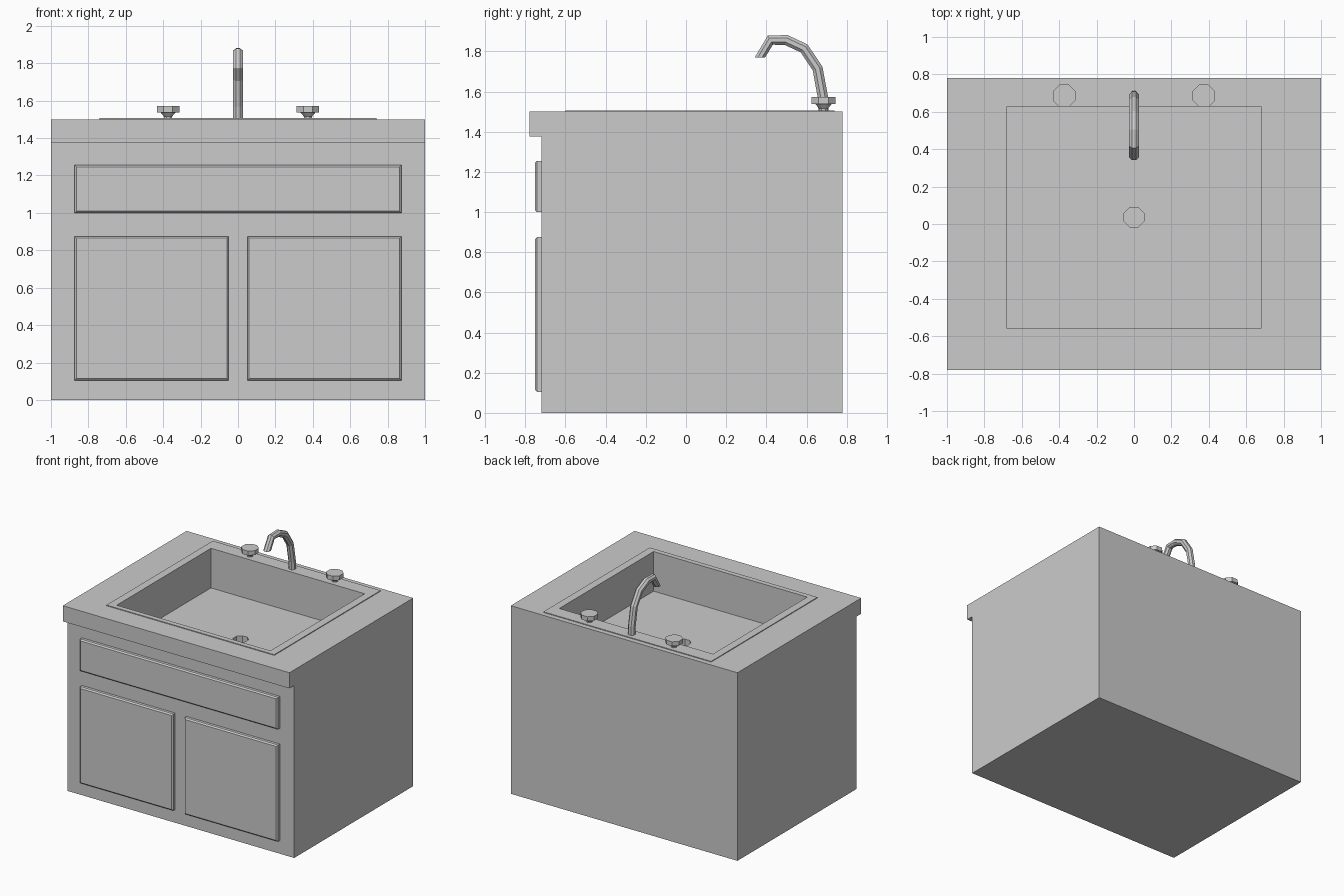
import bpy, bmesh, math
from mathutils import Vector

if "Cube" in bpy.data.objects:
    bpy.data.objects.remove(bpy.data.objects["Cube"])


def finish(name, bm):
    bmesh.ops.recalc_face_normals(bm, faces=bm.faces[:])
    me = bpy.data.meshes.new(name)
    bm.to_mesh(me)
    bm.free()
    ob = bpy.data.objects.new(name, me)
    bpy.context.collection.objects.link(ob)
    return ob


def loft(name, rings):
    # Closed solid through a list of equal-length point rings
    bm = bmesh.new()
    loops = [[bm.verts.new(p) for p in r] for r in rings]
    n = len(loops[0])
    for a, b in zip(loops, loops[1:]):
        for i in range(n):
            j = (i + 1) % n
            bm.faces.new((a[i], a[j], b[j], b[i]))
    bm.faces.new(loops[0])
    bm.faces.new(loops[-1])
    return finish(name, bm)


def rect(x0, x1, y0, y1, z):
    return [(x0, y0, z), (x1, y0, z), (x1, y1, z), (x0, y1, z)]


def box(name, x0, x1, y0, y1, z0, z1):
    return loft(name, [rect(x0, x1, y0, y1, z0), rect(x0, x1, y0, y1, z1)])


def octagon(x, y, z, apothem):
    r = apothem / math.cos(math.pi / 8)
    angles = [math.pi / 8 + i * math.pi / 4 for i in range(8)]
    return [(x + r * math.cos(a), y + r * math.sin(a), z) for a in angles]


def cut(ob, cutter):
    m = ob.modifiers.new("cut", 'BOOLEAN')
    m.operation = 'DIFFERENCE'
    m.solver = 'EXACT'
    m.object = cutter
    bpy.context.view_layer.objects.active = ob
    bpy.ops.object.modifier_apply(modifier=m.name)


# Cabinet with the overhanging counter, as one side profile across the width
profile = [(-0.72, 0), (0.78, 0), (0.78, 1.5), (-0.78, 1.5), (-0.78, 1.375), (-0.72, 1.375)]
cabinet = loft("cabinet_and_counter", [[(x, y, z) for y, z in profile] for x in (-1, 1)])

# Thin raised sink rim
rim = box("sink_rim", -0.74, 0.74, -0.60, 0.74, 1.5, 1.506)

# Basin and octagonal drain recesses
basin = box("basin_cutter", -0.678, 0.678, -0.56, 0.628, 1.19, 1.7)
drain = loft("drain_cutter", [octagon(0, 0.035, z, 0.053) for z in (1.12, 1.3)])
cut(cabinet, basin)
cut(cabinet, drain)
cut(rim, basin)
for helper in (basin, drain):
    bpy.data.objects.remove(helper)


# Door and drawer panels with chamfered front edges
def panel(name, x0, x1, z0, z1):
    c = 0.01
    steps = [(-0.72, 0), (-0.742, 0), (-0.752, c)]
    return loft(name, [[(px, y, pz) for px, pz in
                        ((x0 + d, z0 + d), (x1 - d, z0 + d), (x1 - d, z1 - d), (x0 + d, z1 - d))]
                       for y, d in steps])


panel("drawer_front", -0.873, 0.873, 1.0, 1.255)
panel("left_door", -0.873, -0.05, 0.105, 0.875)
panel("right_door", 0.05, 0.873, 0.105, 0.875)

# Tap knobs: short stem flaring into an octagonal head
for side, x in (("left", -0.374), ("right", 0.374)):
    stages = [(1.5, 0.022), (1.515, 0.022), (1.537, 0.04), (1.537, 0.06), (1.572, 0.06)]
    loft(side + "_tap_knob", [octagon(x, 0.685, z, a) for z, a in stages])

# Curved faucet swept through a bent path in the y-z plane
path = [Vector((0, y, z)) for y, z in
        ((0.685, 1.5), (0.682, 1.57), (0.655, 1.715), (0.588, 1.815),
         (0.50, 1.856), (0.42, 1.856), (0.368, 1.77))]
rings = []
for i, p in enumerate(path):
    t_in = (p - path[max(i - 1, 0)]).normalized()
    t_out = (path[min(i + 1, len(path) - 1)] - p).normalized()
    t = (t_in + t_out).normalized()
    if i == len(path) - 1:
        t = Vector((0, 0, -1))  # spout mouth is cut level
    side = Vector((1, 0, 0))
    up = t.cross(side)
    rings.append([p + 0.028 * (side * math.cos(a) + up * math.sin(a))
                  for a in (math.pi / 8 + k * math.pi / 4 for k in range(8))])
loft("faucet", rings)
